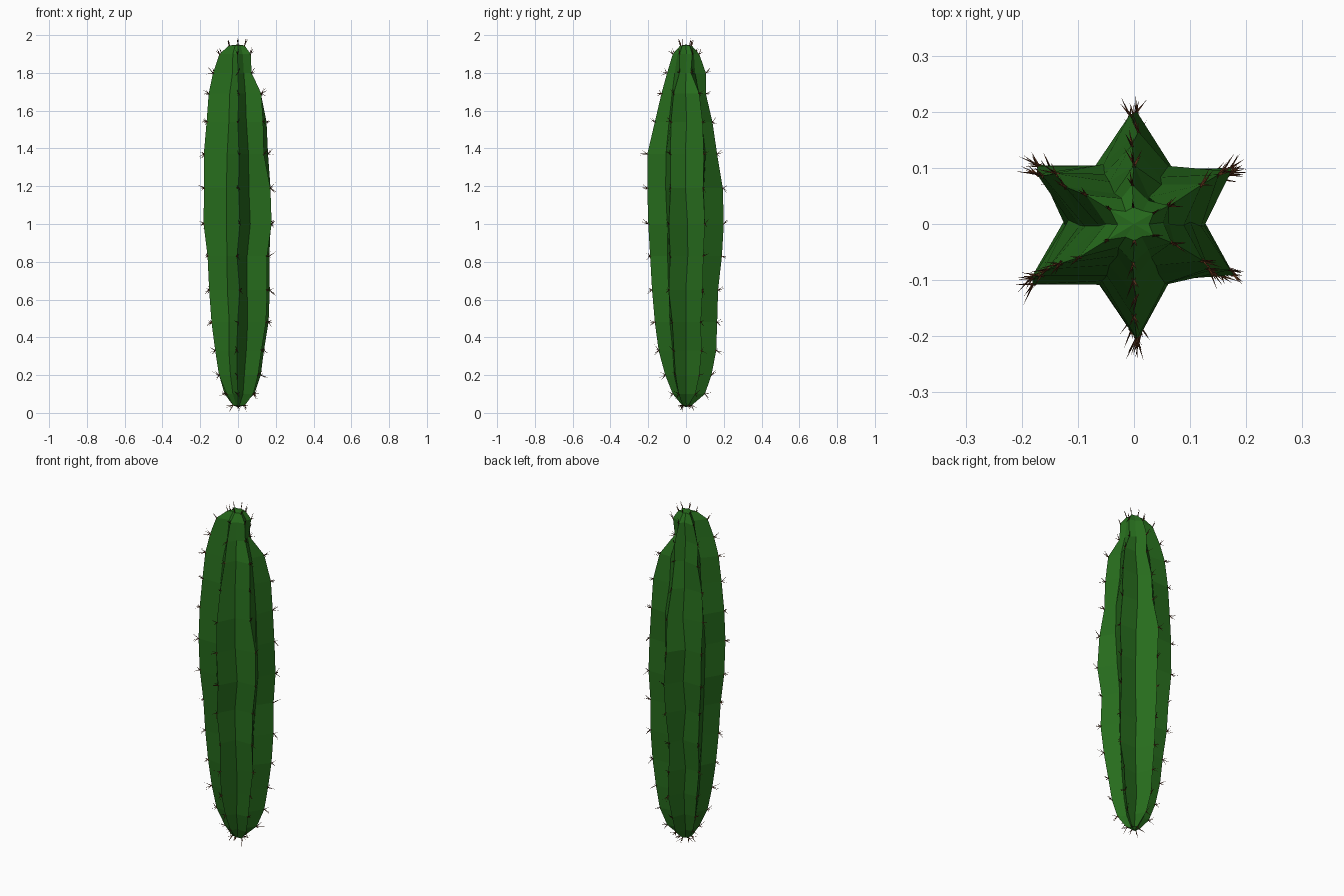
import bpy, bmesh, math, random
from mathutils import Vector

if "Cube" in bpy.data.objects:
    bpy.data.objects.remove(bpy.data.objects["Cube"])

random.seed(4)


def material(name, color):
    m = bpy.data.materials.new(name)
    m.diffuse_color = color
    m.use_nodes = True
    m.node_tree.nodes["Principled BSDF"].inputs["Base Color"].default_value = m.diffuse_color
    return m


def make_object(name, bm, mat):
    bmesh.ops.recalc_face_normals(bm, faces=bm.faces)
    me = bpy.data.meshes.new(name)
    bm.to_mesh(me)
    bm.free()
    me.materials.append(mat)
    ob = bpy.data.objects.new(name, me)
    bpy.context.collection.objects.link(ob)
    return ob


green = material("cactus_green", (0.02, 0.15, 0.012, 1))
brown = material("spine_brown", (0.10, 0.03, 0.01, 1))

# Ring heights, and the radius of each rib crest at those heights
Z = [.04, .1, .2, .33, .48, .65, .83, 1.0, 1.19, 1.37, 1.54, 1.69, 1.8, 1.9, 1.945]
RIBS = {
    28:  [.03, .10, .14, .16, .18, .19, .19, .20, .195, .185, .175, .14, .06, .07, .04],
    90:  [.03, .10, .135, .16, .165, .17, .19, .20, .195, .165, .14, .105, .105, .07, .03],
    150: [.03, .08, .115, .14, .155, .175, .185, .20, .20, .195, .185, .165, .14, .10, .05],
    210: [.03, .07, .115, .14, .16, .175, .185, .205, .21, .205, .19, .175, .15, .115, .055],
    270: [.02, .07, .11, .145, .165, .18, .19, .20, .205, .205, .165, .13, .10, .07, .03],
    332: [.04, .09, .12, .14, .165, .18, .175, .20, .19, .16, .155, .14, .08, .075, .04],
}
VALLEY = [.02, .05, .07, .085, .095, .105, .11, .12, .12, .115, .10, .085, .065, .05, .028]


def polar(deg, r, z):
    a = math.radians(deg)
    return Vector((r * math.cos(a), r * math.sin(a), z))


# Ribbed body: stacked six-pointed star rings
bm = bmesh.new()
rings, crests = [], []
for k, z in enumerate(Z):
    ring = []
    for deg, radii in RIBS.items():
        p = polar(deg + random.uniform(-3, 3), radii[k], z)
        crests.append((p, k))
        ring.append(bm.verts.new(p))
        v = min(VALLEY[k], radii[k] * .9) * random.uniform(.95, 1.05)
        ring.append(bm.verts.new(polar(deg + 30 + random.uniform(-4, 4), v, z)))
    rings.append(ring)
for a, b in zip(rings, rings[1:]):
    for i in range(12):
        j = (i + 1) % 12
        bm.faces.new((a[i], a[j], b[j], b[i]))
for ring, z in ((rings[0], .03), (rings[-1], 1.95)):
    tip = bm.verts.new((0, 0, z))
    for i in range(12):
        bm.faces.new((ring[i], ring[(i + 1) % 12], tip))
make_object("cactus_body", bm, green)

# Spine clusters: thin three-sided needles along every rib crest
bm = bmesh.new()
for p, k in crests:
    out = Vector((p.x, p.y, 0)).normalized()
    t = k / (len(Z) - 1)
    lift = 3 * (max(0, t - .75) * 4) ** 2 - 1.5 * (max(0, .2 - t) * 5) ** 2
    for s in range(4):
        d = out + Vector((0, 0, lift + random.uniform(-1.2, 1.6)))
        d += out.cross(Vector((0, 0, 1))) * random.uniform(-.8, .8)
        d.normalize()
        side = d.orthogonal().normalized()
        up = d.cross(side)
        base = p - d * .006
        tip = bm.verts.new(base + d * random.uniform(.025, .05))
        foot = [bm.verts.new(base + (side * math.cos(q) + up * math.sin(q)) * .0028)
                for q in (0, 2.094, 4.189)]
        for i in range(3):
            bm.faces.new((foot[i], foot[(i + 1) % 3], tip))
        bm.faces.new(foot[::-1])
make_object("spines", bm, brown)
